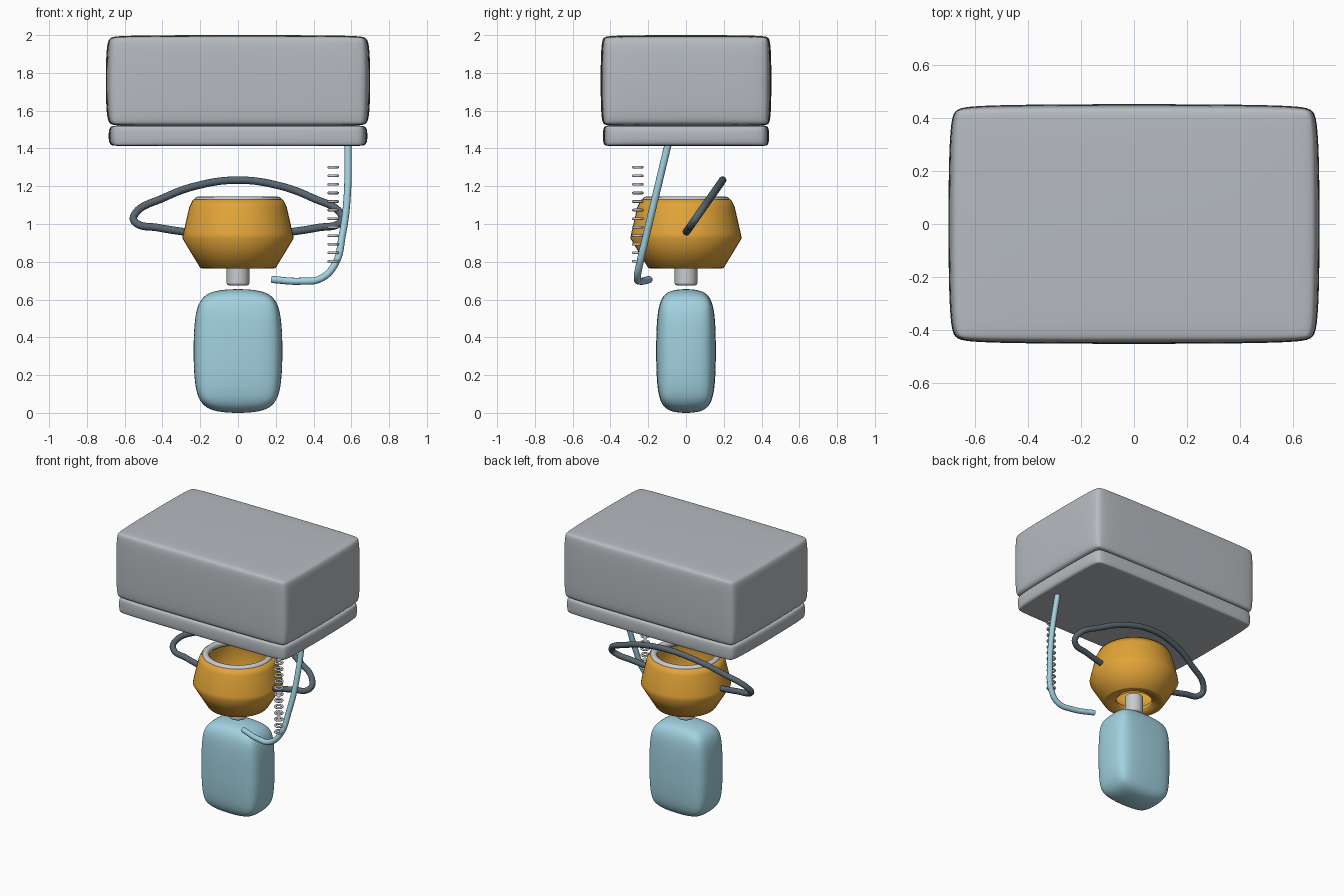
import bpy, bmesh, math
from mathutils import Vector

if "Cube" in bpy.data.objects:
    bpy.data.objects.remove(bpy.data.objects["Cube"])


def material(name, rgb):
    m = bpy.data.materials.new(name)
    m.diffuse_color = (*rgb, 1)
    m.use_nodes = True
    m.node_tree.nodes["Principled BSDF"].inputs["Base Color"].default_value = m.diffuse_color
    return m


GREY = material("casing grey", (0.47, 0.50, 0.53))
LIGHT = material("light grey", (0.58, 0.60, 0.62))
ORANGE = material("orange", (0.76, 0.37, 0.04))
BLUE = material("pale blue", (0.36, 0.64, 0.74))
DARK = material("strap grey", (0.10, 0.13, 0.16))


def finish(bm, name, mat):
    me = bpy.data.meshes.new(name)
    bmesh.ops.recalc_face_normals(bm, faces=bm.faces)
    for f in bm.faces:
        f.smooth = True
    bm.to_mesh(me)
    bm.free()
    ob = bpy.data.objects.new(name, me)
    bpy.context.collection.objects.link(ob)
    me.materials.append(mat)
    return ob


def soft_box(name, half, z0, z1, bevel, mat):
    """Rounded unit cube stretched to exactly fill the given bounds."""
    bm = bmesh.new()
    bmesh.ops.create_cube(bm, size=2)
    bmesh.ops.bevel(bm, geom=bm.edges[:], offset=bevel, segments=2,
                    profile=0.5, affect='EDGES')
    ob = finish(bm, name, mat)
    sub = ob.modifiers.new("soften", 'SUBSURF')
    sub.levels = sub.render_levels = 3
    deps = bpy.context.evaluated_depsgraph_get()
    me = bpy.data.meshes.new_from_object(ob.evaluated_get(deps))
    ob.modifiers.clear()
    ob.data = me
    size = Vector([max(abs(v.co[i]) for v in me.vertices) for i in range(3)])
    for v in me.vertices:
        v.co = (v.co.x / size.x * half[0], v.co.y / size.y * half[1],
                (z0 + z1) / 2 + v.co.z / size.z * (z1 - z0) / 2)
    return ob


def lathe(name, profile, mat, steps=40):
    """Spin a closed (radius, z) profile around the z axis."""
    bm = bmesh.new()
    rings = [[bm.verts.new((r * math.cos(2 * math.pi * i / steps),
                            r * math.sin(2 * math.pi * i / steps), z))
              for i in range(steps)] for r, z in profile]
    for a, b in zip(rings, rings[1:] + rings[:1]):
        for i in range(steps):
            j = (i + 1) % steps
            bm.faces.new((a[i], a[j], b[j], b[i]))
    return finish(bm, name, mat)


def tube(name, points, radius, mat):
    cu = bpy.data.curves.new(name, 'CURVE')
    cu.dimensions = '3D'
    cu.bevel_depth = radius
    cu.bevel_resolution = 4
    cu.use_fill_caps = True
    sp = cu.splines.new('BEZIER')
    sp.resolution_u = 10
    sp.bezier_points.add(len(points) - 1)
    for bp, p in zip(sp.bezier_points, points):
        bp.co = p
        bp.handle_left_type = bp.handle_right_type = 'AUTO'
    cu.materials.append(mat)
    ob = bpy.data.objects.new(name, cu)
    bpy.context.collection.objects.link(ob)


def ring(name, centre, major, minor, mat, seg=40):
    bpy.ops.mesh.primitive_torus_add(location=centre, major_radius=major,
                                     minor_radius=minor, major_segments=seg,
                                     minor_segments=12)
    ob = bpy.context.object
    ob.name = name
    ob.data.materials.append(mat)
    bpy.ops.object.shade_smooth()


# Overhead casing and its base lip
soft_box("upper_casing", (0.70, 0.452), 1.515, 2.0, 0.14, GREY)
soft_box("casing_base", (0.685, 0.44), 1.412, 1.522, 0.14, GREY)

# Open hollow cup with a sealing ring around its mouth
lathe("cup", [(0.12, 0.775), (0.19, 0.765), (0.20, 0.767), (0.295, 0.925),
              (0.29, 0.95), (0.258, 1.09), (0.238, 1.13), (0.215, 1.125),
              (0.215, 1.09), (0.255, 0.93), (0.17, 0.81), (0.12, 0.80)], ORANGE)
ring("cup_rim_ring", (0, 0, 1.122), 0.211, 0.023, LIGHT)

# Connector stem under the cup
bpy.ops.mesh.primitive_cylinder_add(vertices=32, radius=0.06, depth=0.135,
                                    location=(0, 0, 0.7425))
stem = bpy.context.object
stem.name = "connector_stem"
stem.data.materials.append(LIGHT)
bev = stem.modifiers.new("round", 'BEVEL')
bev.width = 0.012
bev.segments = 3
bpy.ops.object.shade_smooth_by_angle(angle=math.radians(40))

# Soft hanging bag
soft_box("reservoir_bag", (0.235, 0.158), 0.0, 0.655, 0.5, BLUE)

# Head strap: half path in a tilted plane, mirrored across x
half = [(0.26, 0.955), (0.42, 0.98), (0.545, 1.01), (0.55, 1.045),
        (0.39, 1.14), (0.20, 1.207)]
path = [(-x, z) for x, z in half] + [(0, 1.232)] + half[::-1]
tube("strap", [(x, (z - 0.955) * 0.70, z) for x, z in path], 0.02, DARK)

# Supply hose dropping from the casing
tube("supply_hose", [(0.583, -0.088, 1.45), (0.577, -0.165, 1.13),
                     (0.552, -0.21, 0.94), (0.515, -0.245, 0.79),
                     (0.44, -0.258, 0.712), (0.33, -0.24, 0.697),
                     (0.18, -0.195, 0.706)], 0.019, BLUE)

# Stack of small coil rings beside the hose
for i in range(12):
    ring(f"coil_ring_{i + 1}", (0.504, -0.255, 0.802 + i * 0.0453),
         0.024, 0.007, LIGHT, 20)
